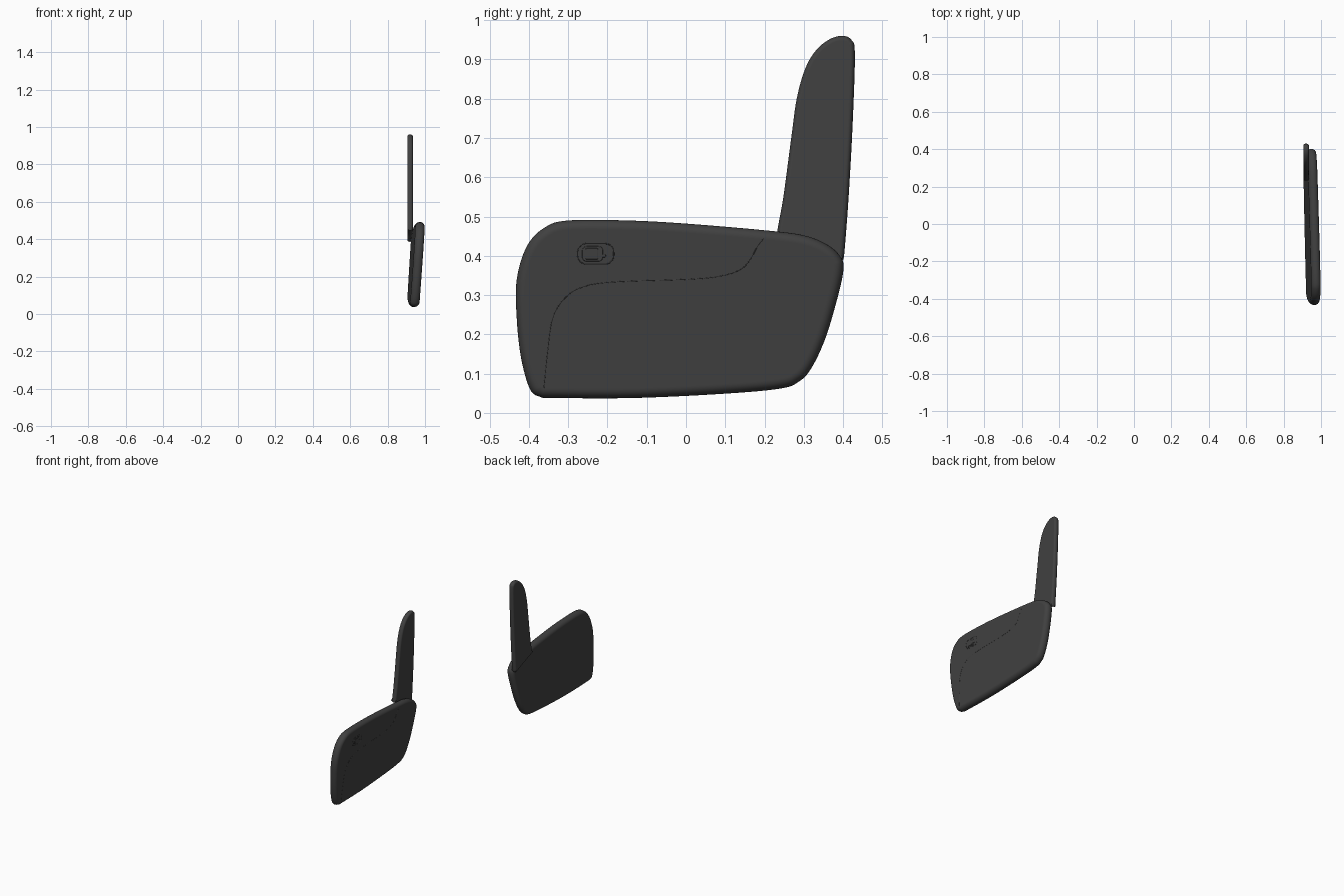
import bpy, bmesh, math
from mathutils import Vector

if "Cube" in bpy.data.objects:
    bpy.data.objects.remove(bpy.data.objects["Cube"])

grey = bpy.data.materials.new("dark grey plastic")
grey.diffuse_color = (0.052, 0.052, 0.052, 1)
grey.use_nodes = True
grey.node_tree.nodes["Principled BSDF"].inputs["Base Color"].default_value = grey.diffuse_color


def lean(x, y, z):
    """Tilt the side panel: top leans outward, rear leans inward."""
    return x + 0.95 + 0.07 * (z - 0.26) - 0.025 * y


def straight(x, y, z):
    return x + 0.92


def smooth(pts, steps=6, closed=True):
    """Catmull-Rom curve through 2D points."""
    pts = [Vector(p) for p in pts]
    n, out = len(pts), []
    for i in range(n if closed else n - 1):
        if closed:
            a, b, c, d = (pts[(i + k) % n] for k in (-1, 0, 1, 2))
        else:
            a, b, c, d = (pts[min(max(i + k, 0), n - 1)] for k in (-1, 0, 1, 2))
        for s in range(steps):
            t = s / steps
            out.append(0.5 * (2 * b + (c - a) * t + (2 * a - 5 * b + 4 * c - d) * t * t
                              + (3 * b - a - 3 * c + d) * t ** 3))
    if not closed:
        out.append(pts[-1])
    return out


def rounded_rect(cy, cz, w, h, r):
    pts = []
    for k, (sy, sz) in enumerate(((1, 1), (-1, 1), (-1, -1), (1, -1))):
        for j in range(9):
            a = math.pi / 2 * (k + j / 8)
            pts.append(Vector((cy + sy * (w / 2 - r) + r * math.cos(a),
                               cz + sz * (h / 2 - r) + r * math.sin(a))))
    return pts


def make_object(name, bm):
    bmesh.ops.recalc_face_normals(bm, faces=bm.faces)
    me = bpy.data.meshes.new(name)
    bm.to_mesh(me)
    bm.free()
    me.materials.append(grey)
    ob = bpy.data.objects.new(name, me)
    bpy.context.collection.objects.link(ob)
    bpy.ops.object.select_all(action='DESELECT')
    ob.select_set(True)
    bpy.context.view_layer.objects.active = ob
    bpy.ops.object.shade_smooth_by_angle(angle=math.radians(35))
    return ob


def bridge(bm, r, s):
    n = len(r)
    for i in range(n):
        j = (i + 1) % n
        bm.faces.new((r[i], r[j], s[j], s[i]))


def slab(name, outline, x0, x1, inset, place):
    """Flat slab in the y-z plane with fully rounded rims."""
    n = len(outline)
    mid, half = (x0 + x1) / 2, (x1 - x0) / 2
    area = sum(outline[i - 1].x * outline[i].y - outline[i - 1].y * outline[i].x
               for i in range(n))
    sign = 1 if area > 0 else -1
    inward = []
    for i in range(n):
        t = (outline[(i + 1) % n] - outline[i - 1]).normalized()
        inward.append(Vector((-t.y, t.x)) * sign)
    m = 6
    arc = [(inset * (1 - math.cos(a)), half * math.sin(a))
           for a in (math.pi / 2 * k / m for k in range(m + 1))]
    arc.append((inset * 1.12, half))
    prof = [(d, -x) for d, x in reversed(arc[1:])] + arc
    bm = bmesh.new()
    rings = []
    for d, x in prof:
        pts = [p + v * d for p, v in zip(outline, inward)]
        rings.append([bm.verts.new((place(mid + x, q.x, q.y), q.x, q.y)) for q in pts])
    for r, s in zip(rings, rings[1:]):
        bridge(bm, r, s)
    bm.faces.new(rings[0])
    bm.faces.new(rings[-1])
    return make_object(name, bm)


def bead(name, path, x, radius, place, closed=False, sides=8):
    """Thin bead following a path on the panel face."""
    bm = bmesh.new()
    rings, n = [], len(path)
    for i, p in enumerate(path):
        if closed:
            t = (path[(i + 1) % n] - path[i - 1]).normalized()
        else:
            t = (path[min(i + 1, n - 1)] - path[max(i - 1, 0)]).normalized()
        nn = Vector((-t.y, t.x))
        ring = []
        for k in range(sides):
            a = 2 * math.pi * k / sides
            q = p + nn * radius * math.cos(a)
            ring.append(bm.verts.new((place(x + radius * math.sin(a), q.x, q.y), q.x, q.y)))
        rings.append(ring)
    for r, s in zip(rings, rings[1:]):
        bridge(bm, r, s)
    if closed:
        bridge(bm, rings[-1], rings[0])
    else:
        bm.faces.new(rings[0])
        bm.faces.new(rings[-1])
    return make_object(name, bm)


# Side panel of the seat base
panel_outline = smooth([
    (-0.372, 0.041), (-0.398, 0.062), (-0.42, 0.14), (-0.431, 0.24), (-0.431, 0.34),
    (-0.405, 0.425), (-0.36, 0.472), (-0.30, 0.490), (-0.15, 0.490), (0, 0.482),
    (0.2, 0.465), (0.30, 0.452), (0.36, 0.428), (0.393, 0.398), (0.401, 0.365),
    (0.385, 0.29), (0.355, 0.19), (0.32, 0.115), (0.288, 0.08), (0.24, 0.062),
    (0.1, 0.049), (-0.13, 0.038), (-0.33, 0.038)])
slab("side_panel", panel_outline, -0.025, 0.025, 0.022, lean)

# Fine seam line on the outer face
seam = smooth([
    (-0.362, 0.062), (-0.353, 0.15), (-0.341, 0.235), (-0.315, 0.285), (-0.27, 0.318),
    (-0.19, 0.333), (0, 0.340), (0.08, 0.347), (0.135, 0.363), (0.162, 0.388),
    (0.182, 0.424), (0.198, 0.444)], closed=False)
bead("seam_line", seam, 0.0246, 0.0011, lean)

# Adjusting lever: rim, plate, grip and pin
bead("lever_rim", rounded_rect(-0.23, 0.405, 0.092, 0.052, 0.022), 0.0245, 0.0015, lean, True)
slab("lever_plate", rounded_rect(-0.238, 0.405, 0.054, 0.040, 0.012), 0.018, 0.0262, 0.002, lean)
slab("lever_grip", rounded_rect(-0.240, 0.405, 0.034, 0.030, 0.005), 0.018, 0.0278, 0.002, lean)
slab("lever_pin", rounded_rect(-0.215, 0.400, 0.022, 0.008, 0.003), 0.018, 0.0268, 0.001, lean)

# Upright side panel of the backrest, ending in an arc at the rear corner
back_outline = smooth([
    (0.232, 0.455), (0.248, 0.55), (0.268, 0.70), (0.282, 0.80), (0.303, 0.875),
    (0.33, 0.922), (0.365, 0.951), (0.398, 0.960), (0.421, 0.950), (0.430, 0.915),
    (0.425, 0.75), (0.416, 0.58), (0.406, 0.44), (0.399, 0.388), (0.380, 0.398),
    (0.345, 0.425), (0.29, 0.444), (0.245, 0.450)])
slab("back_panel", back_outline, -0.015, 0.015, 0.011, straight)
